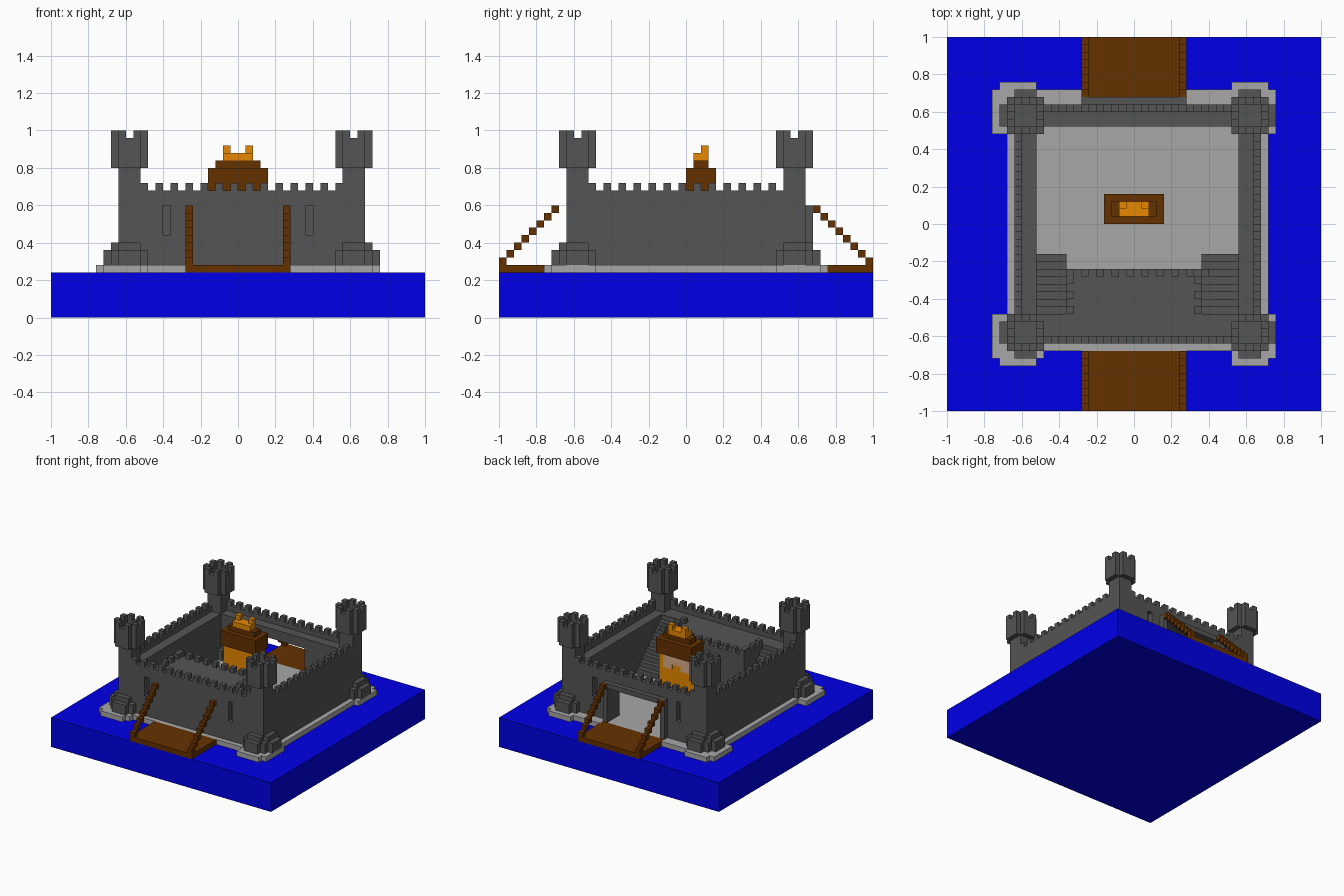
import bpy, bmesh
from mathutils import Matrix, Vector

if "Cube" in bpy.data.objects:
    bpy.data.objects.remove(bpy.data.objects["Cube"])

U = 0.04  # one block
W = 0.64  # walkway height


def material(name, rgb):
    m = bpy.data.materials.new(name)
    m.diffuse_color = (*rgb, 1)
    m.use_nodes = True
    m.node_tree.nodes["Principled BSDF"].inputs["Base Color"].default_value = m.diffuse_color
    return m


WATER = material("water_blue", (0.0, 0.0, 0.8))
STONE = material("dark_stone", (0.09, 0.09, 0.09))
GROUND = material("pale_stone", (0.39, 0.39, 0.39))
WOOD = material("brown_wood", (0.13, 0.031, 0.0))
GOLD = material("gold", (0.8, 0.25, 0.0))
SKIN = material("skin", (0.7, 0.41, 0.25))


def blocks(name, mat, boxes):
    """One object from boxes given as (x0, x1, y0, y1, z0, z1)."""
    bm = bmesh.new()
    for x0, x1, y0, y1, z0, z1 in boxes:
        M = Matrix.Translation(((x0 + x1) / 2, (y0 + y1) / 2, (z0 + z1) / 2))
        M = M @ Matrix.Diagonal(Vector((x1 - x0, y1 - y0, z1 - z0, 1)))
        bmesh.ops.create_cube(bm, size=1, matrix=M)
    me = bpy.data.meshes.new(name)
    bm.to_mesh(me)
    bm.free()
    me.materials.append(mat)
    ob = bpy.data.objects.new(name, me)
    bpy.context.collection.objects.link(ob)
    return ob


def flip(boxes):
    """Mirror boxes from front to back."""
    return [(a, b, -d, -c, e, f) for a, b, c, d, e, f in boxes]


def disc(cx, cy, n, z0, z1):
    """Blocky round of n blocks across."""
    out = []
    for w in range(3, n + 1, 2):
        a, b = w * U / 2, (n + 3 - w) * U / 2
        out.append((cx - a, cx + a, cy - b, cy + b, z0, z1))
    return out


# Moat
blocks("moat", WATER, [(-1, 1, -1, 1, 0, .24)])

# Ground slab with stepped corners
slab = [(-.68, .72, -.68, .68, .24, .28),
        (-.68, -.28, .68, .72, .24, .28), (.28, .72, .68, .72, .24, .28)]
for x0, x1, t0, t1 in ((-.76, -.48, -.72, -.52), (.52, .76, .52, .72)):
    c = [(x0, x1, -.72, -.48, .24, .28), (t0, t1, -.76, -.48, .24, .28)]
    slab += c + flip(c)
blocks("ground", GROUND, slab)

# Front wall, arrow slits left open in its outer layer
outer = [(-.64, -.40, -.64, -.60, .28, W), (.40, .68, -.64, -.60, .28, W)]
for x in (-.40, .36):
    outer += [(x, x + U, -.64, -.60, .28, .44), (x, x + U, -.64, -.60, .60, W)]
blocks("front_wall", STONE, outer + [
    (-.36, .36, -.64, -.60, .28, W), (-.64, .68, -.60, -.52, .28, W)])

# Back wall with gate opening and gate frame
back = flip(outer)
for a, b in ((-.36, -.24), (.24, .36)):
    back.append((a, b, .60, .64, .28, W))
back += [(-.64, -.24, .52, .60, .28, W), (.24, .68, .52, .60, .28, W),
         (-.24, .24, .52, .64, .56, W), (-.24, .24, .64, .68, .56, .60),
         (-.28, -.24, .64, .68, .28, .60), (.24, .28, .64, .68, .28, .60)]
blocks("back_wall", STONE, back)

# Side walls
blocks("side_walls", STONE, [(-.64, -.52, -.6, .6, .28, W), (.56, .68, -.6, .6, .28, W)])

# Parapet and battlements round the walkway
par = [(-.64, .68, -.64, -.60, W, .68), (-.64, .68, .60, .64, W, .68),
       (-.64, -.60, -.64, .64, W, .68), (.64, .68, -.64, .64, W, .68)]
for k in range(10, 42, 2):
    p = -1 + k * U
    for y in (-.64, .60):
        par.append((p, p + U, y, y + U, .68, .72))
    if p < .6:
        for x in (-.64, .64):
            par.append((x, x + U, p, p + U, .68, .72))
blocks("battlements", STONE, par)

# Gatehouse platform with merlons along its courtyard edge
plat = [(-.36, .36, -.60, -.24, .28, W)]
for k in range(16, 35, 2):
    plat.append((-1 + k * U, -1 + (k + 1) * U, -.28, -.24, W, .68))
for x in (-.36, .32):
    for y in (-.32, -.40, -.48):
        plat.append((x, x + U, y, y + U, W, .68))
blocks("gatehouse_platform", STONE, plat)

# Stairs on both sides of the platform
steps = []
for i in range(9):
    y = -.16 - i * U
    top = .32 + i * U
    steps += [(-.52, -.36, y - U, y, .28, top), (.36, .56, y - U, y, .28, top)]
blocks("stairs", STONE, steps)

# Corner towers: stepped foot, shaft, wider head with merlons
for side, cx in (("left", -.58), ("right", .62)):
    for end, cy in (("front", -.58), ("back", .58)):
        t = disc(cx, cy, 7, .28, .36) + disc(cx, cy, 5, .36, .40)
        t.append((cx - .06, cx + .06, cy - .06, cy + .06, .28, .80))
        t += disc(cx, cy, 5, .80, .90)
        for s in (-1, 1):
            m = cx + s * .08
            n = cy + s * .08
            t += [(m - .02, m + .02, cy - .06, cy + .06, .90, .96),
                  (cx - .06, cx + .06, n - .02, n + .02, .90, .96)]
            for q in (-.04, .04):
                t += [(m - .02, m + .02, cy + q - .02, cy + q + .02, .96, 1),
                      (cx + q - .02, cx + q + .02, n - .02, n + .02, .96, 1)]
        blocks(f"{side}_{end}_tower", STONE, t)

# Drawbridges with stepped chains
deck = [(-.28, .28, -1, -.68, .24, .28)]
chains = []
for i in range(8):
    y, z = -1 + i * U, .28 + i * U
    for x in (-.28, .24):
        chains.append((x, x + U, y, y + U, z, z + U))
for name, f in (("front", lambda b: b), ("back", flip)):
    blocks(name + "_drawbridge", WOOD, f(deck))
    blocks(name + "_chains", WOOD, f(chains))

# Crowned figure in the courtyard
blocks("figure_robe", GOLD, [(-.16, .16, .04, .12, .28, .68)])
blocks("figure_face", SKIN, [(-.12, .12, .12, .126, .60, .68),
                             (-.12, -.04, .12, .126, .56, .60),
                             (.04, .12, .12, .126, .56, .60)])
blocks("figure_hair", WOOD, [(-.16, .16, 0, .16, .68, .80), (-.12, .12, .04, .12, .80, .84)])
blocks("figure_crown", GOLD, [(-.08, .08, .04, .12, .84, .88),
                              (-.08, -.04, .08, .12, .88, .92),
                              (.04, .08, .08, .12, .88, .92)])
